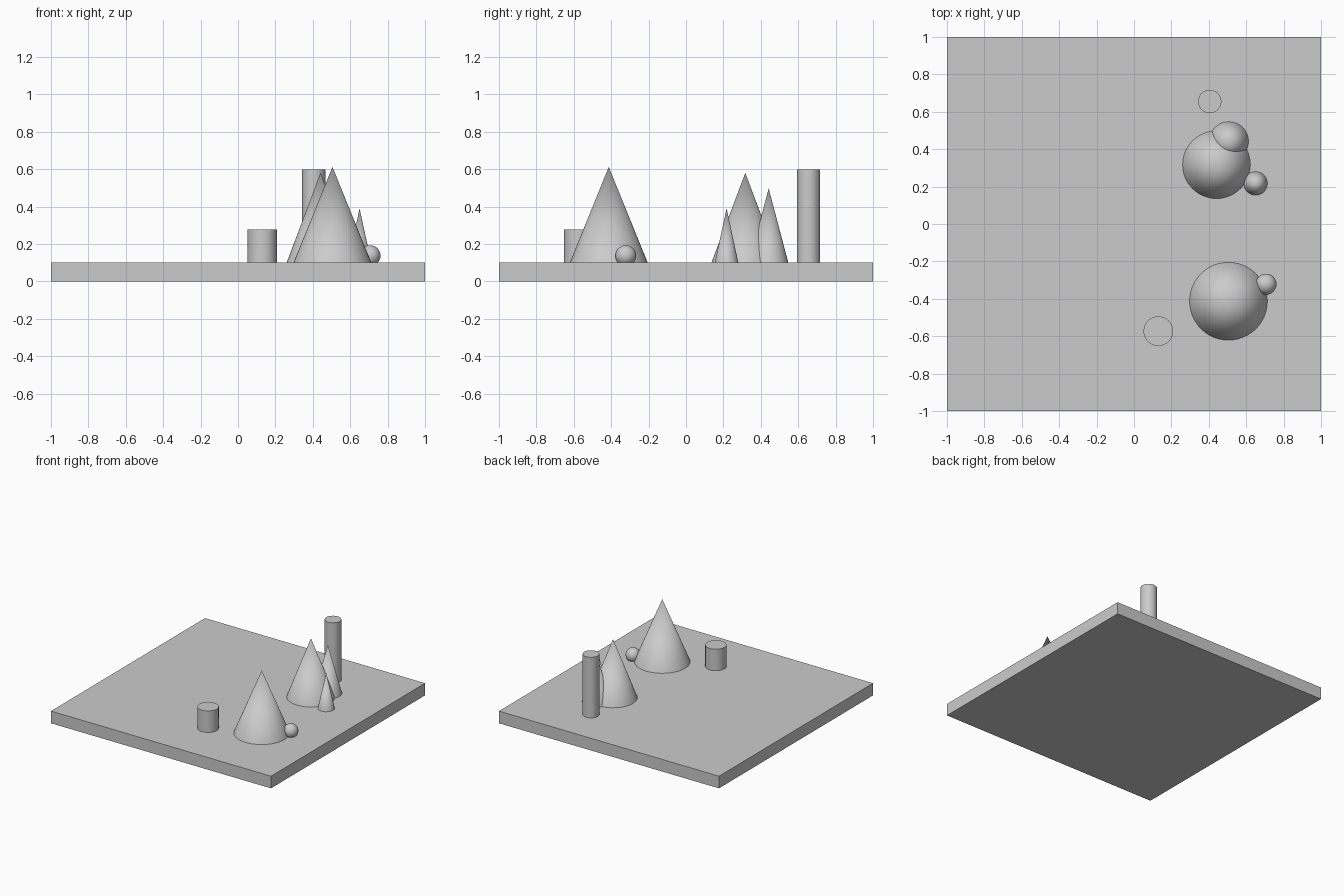
import bpy
import math

cube = bpy.data.objects.get("Cube")
if cube:
    bpy.data.objects.remove(cube, do_unlink=True)

GROUND = 0.1

grey = bpy.data.materials.new("plain grey")
grey.use_nodes = True
colour = (0.6, 0.6, 0.6, 1)
grey.diffuse_color = colour
grey.node_tree.nodes["Principled BSDF"].inputs["Base Color"].default_value = colour


def finish(name, smooth=True):
    obj = bpy.context.object
    obj.name = name
    obj.data.materials.append(grey)
    if smooth:
        bpy.ops.object.shade_smooth_by_angle(angle=math.radians(40))
    return obj


def cone(name, x, y, radius, top):
    height = top - GROUND
    bpy.ops.mesh.primitive_cone_add(vertices=48, radius1=radius, radius2=0, depth=height,
                                    location=(x, y, GROUND + height / 2))
    finish(name)


def cylinder(name, x, y, radius, top):
    height = top - GROUND
    bpy.ops.mesh.primitive_cylinder_add(vertices=48, radius=radius, depth=height,
                                        location=(x, y, GROUND + height / 2))
    finish(name)


# Square base slab
bpy.ops.mesh.primitive_cube_add(size=1, location=(0, 0, GROUND / 2))
base = finish("base_slab", smooth=False)
base.scale = (2, 2, GROUND)

# Cones standing on the slab
cone("large_front_cone", 0.505, -0.413, 0.208, 0.612)
cone("large_back_cone", 0.441, 0.317, 0.181, 0.58)
cone("medium_back_cone", 0.507, 0.442, 0.105, 0.497)
cone("small_back_cone", 0.65, 0.217, 0.063, 0.39)

# Upright cylinders
cylinder("tall_column", 0.405, 0.655, 0.062, 0.598)
cylinder("short_drum", 0.13, -0.573, 0.079, 0.277)

# Ball resting against the large cone
bpy.ops.mesh.primitive_uv_sphere_add(segments=32, ring_count=16, radius=0.056,
                                     location=(0.706, -0.322, 0.137))
finish("ball")
